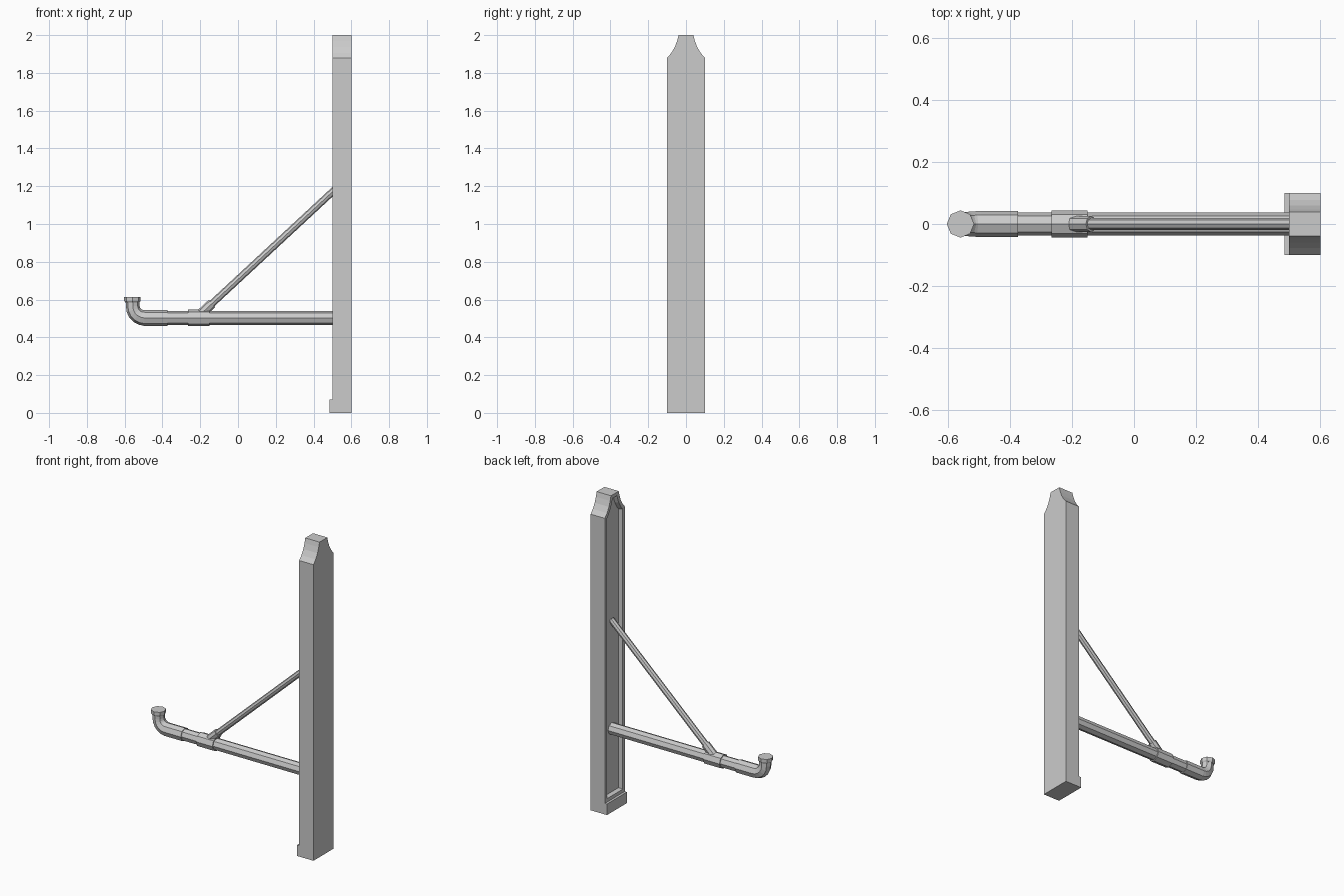
import bpy, bmesh, math
from mathutils import Vector

if "Cube" in bpy.data.objects:
    bpy.data.objects.remove(bpy.data.objects["Cube"])


def finish(bm, name):
    bmesh.ops.recalc_face_normals(bm, faces=bm.faces[:])
    me = bpy.data.meshes.new(name)
    bm.to_mesh(me)
    bm.free()
    ob = bpy.data.objects.new(name, me)
    bpy.context.collection.objects.link(ob)
    return ob


def tube(name, path, sides=8):
    """Capped tube along (x, z, radius) points lying in the y = 0 plane."""
    bm = bmesh.new()
    pts = [Vector((x, 0, z)) for x, z, r in path]
    rings = []
    for i, p in enumerate(pts):
        # direction averaged over neighbouring segments that have length
        dirs = [(b - a).normalized() for a, b in zip(pts[max(i - 1, 0):i + 1], pts[max(i - 1, 0) + 1:i + 2])]
        d = sum(dirs, Vector()).normalized()
        n = Vector((-d.z, 0, d.x))
        r = path[i][2]
        rings.append([bm.verts.new(p + n * r * math.cos(a) + Vector((0, r * math.sin(a), 0)))
                      for a in (2 * math.pi * k / sides for k in range(sides))])
    for a, b in zip(rings, rings[1:]):
        for k in range(sides):
            j = (k + 1) % sides
            bm.faces.new((a[k], a[j], b[j], b[k]))
    bm.faces.new(rings[0])
    bm.faces.new(rings[-1])
    return finish(bm, name)


# Wall post: shouldered outline, recessed panel and projecting foot
half = [(0.10, 0.0), (0.10, 0.07), (0.10, 1.88), (0.078, 1.905),
        (0.059, 1.937), (0.047, 1.97), (0.039, 2.0)]
outline = half + [(-y, z) for y, z in reversed(half)]
bm = bmesh.new()
front = [bm.verts.new((0.5, y, z)) for y, z in outline]
back = [bm.verts.new((0.6, y, z)) for y, z in outline]
n = len(outline)
for i in range(n):
    j = (i + 1) % n
    bm.faces.new((front[i], front[j], back[j], back[i]))
bm.faces.new(back)
panel = bm.faces.new(front[1:-1])
foot = bm.faces.new((front[0], front[1], front[-2], front[-1]))
bmesh.ops.recalc_face_normals(bm, faces=bm.faces[:])
bmesh.ops.inset_region(bm, faces=[panel], thickness=0.022, use_even_offset=True)
bmesh.ops.inset_region(bm, faces=[panel], thickness=0.008, depth=-0.022, use_even_offset=True)
ext = bmesh.ops.extrude_face_region(bm, geom=[foot])
bmesh.ops.translate(bm, vec=(-0.015, 0, 0),
                    verts=[g for g in ext["geom"] if isinstance(g, bmesh.types.BMVert)])
if foot.is_valid:
    bmesh.ops.delete(bm, geom=[foot], context='FACES_ONLY')
finish(bm, "wall_post")

# Horizontal arm with its collar
Z = 0.503
tube("arm_pipe", [(-0.40, Z, 0.037), (0.54, Z, 0.037)])
tube("arm_collar", [(-0.265, Z, 0.044), (-0.15, Z, 0.044)])

# Elbow turning up into a flared rim
R, cx, cz = 0.062, -0.495, Z + 0.062
elbow = [(-0.373, Z, 0.042)]
for k in range(6):
    a = math.radians(270 - 18 * k)
    elbow.append((cx + R * math.cos(a), cz + R * math.sin(a), 0.042 - 0.0012 * k))
elbow.append((cx - R, 0.587, 0.036))
tube("arm_elbow", elbow)
tube("elbow_rim", [(-0.559, 0.585, 0.038), (-0.559, 0.593, 0.044), (-0.559, 0.614, 0.044)])

# Diagonal brace with socket at the collar and a ring at the post
start, d = Vector((-0.2, 0.521)), Vector((0.733, 0.68))


def along(t, r):
    p = start + d * t
    return (p.x, p.y, r)


tube("brace_rod", [along(0.0, 0.019), along(0.99, 0.019)])
tube("brace_socket", [along(-0.01, 0.026), along(0.085, 0.026)])
